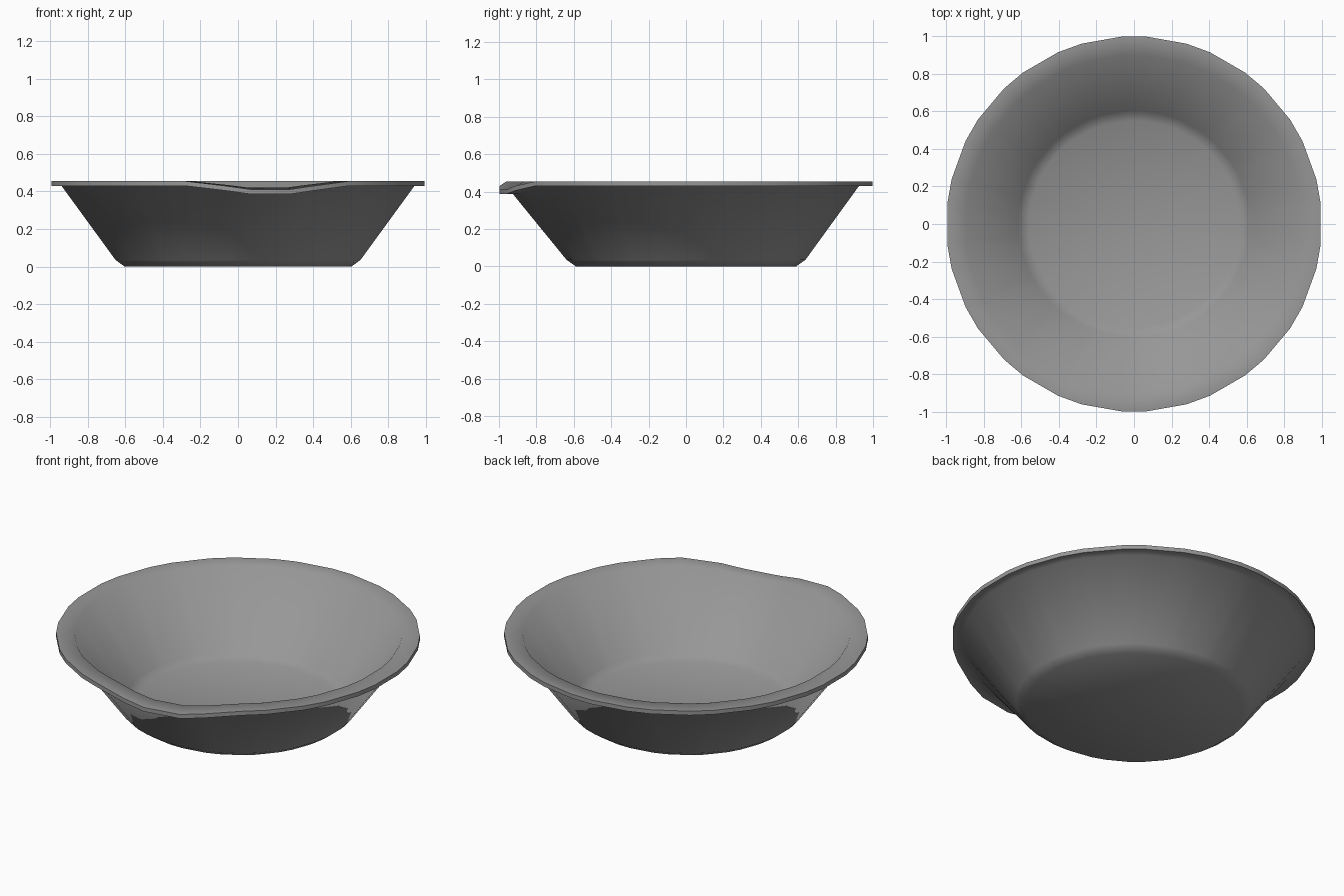
import bpy
import bmesh
from math import sin, cos, pi, radians, degrees

cube = bpy.data.objects.get("Cube")
if cube:
    bpy.data.objects.remove(cube)

grey = bpy.data.materials.new("grey_glaze")
grey.use_nodes = True
colour = (0.31, 0.31, 0.31, 1)
grey.diffuse_color = colour
grey.node_tree.nodes["Principled BSDF"].inputs["Base Color"].default_value = colour

# Closed bowl section from outer base to inner floor:
# radius, height, share of the spout dip, sideways stretch
profile = [
    (0.59, 0.0, 0, 1.03),
    (0.64, 0.035, 0, 1.025),
    (0.927, 0.43, 1, 1.02),
    (1.0, 0.43, 1, 1),
    (1.0, 0.455, 1, 1),
    (0.9, 0.455, 0.8, 1),
    (0.605, 0.06, 0, 1.02),
    (0.55, 0.03, 0, 1.02),
]

# Eighteen sides with bevelled corners; angle is measured from the front
angles = [20 * k + side * 3.8 for k in range(18) for side in (-1, 1)]
SPOUT_ANGLE, SPOUT_WIDTH, SPOUT_DEPTH = 10, 28, 0.05


def spout_dip(angle):
    offset = abs((angle - SPOUT_ANGLE + 180) % 360 - 180)
    if offset >= SPOUT_WIDTH:
        return 0
    return SPOUT_DEPTH * cos(pi / 2 * offset / SPOUT_WIDTH) ** 2


bm = bmesh.new()
rings = []
for radius, height, share, stretch in profile:
    rings.append([
        bm.verts.new((radius * stretch * sin(radians(a)),
                      -radius * cos(radians(a)),
                      height - share * spout_dip(a)))
        for a in angles])

# Walls and rim
count = len(angles)
for lower, upper in zip(rings, rings[1:]):
    for i in range(count):
        j = (i + 1) % count
        bm.faces.new((lower[i], lower[j], upper[j], upper[i]))

# Underside and inner floor
for ring, height in ((rings[0], 0), (rings[-1], profile[-1][1])):
    centre = bm.verts.new((0, 0, height))
    for i in range(count):
        bm.faces.new((ring[i], ring[(i + 1) % count], centre))

bmesh.ops.recalc_face_normals(bm, faces=bm.faces)
mesh = bpy.data.meshes.new("bowl")
bm.to_mesh(mesh)
bm.free()
mesh.materials.append(grey)

bowl = bpy.data.objects.new("bowl", mesh)
bpy.context.collection.objects.link(bowl)
bpy.ops.object.select_all(action="DESELECT")
bowl.select_set(True)
bpy.context.view_layer.objects.active = bowl
bpy.ops.object.shade_smooth_by_angle(angle=radians(65))
